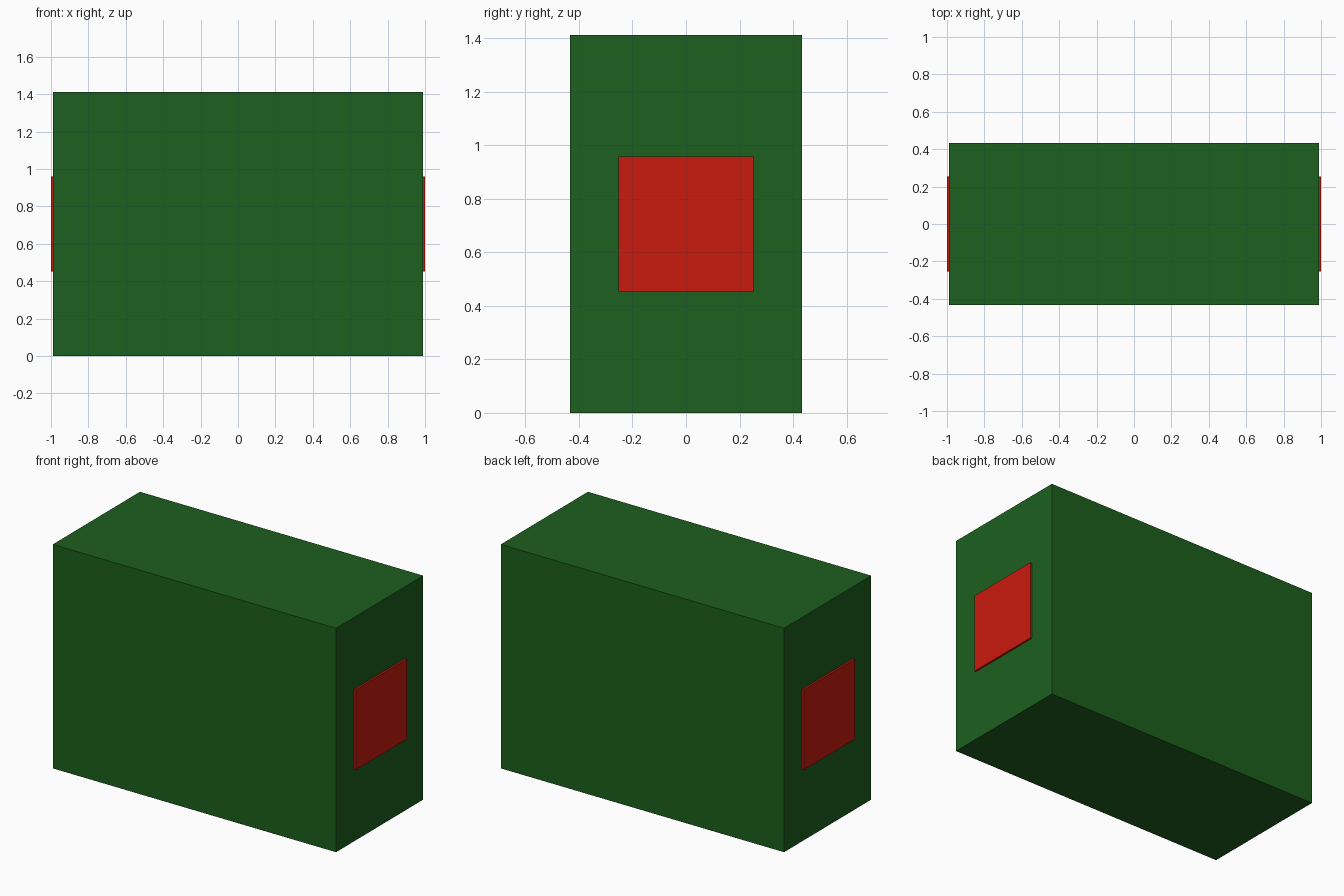
import bpy

if "Cube" in bpy.data.objects:
    bpy.data.objects.remove(bpy.data.objects["Cube"])


def material(name, color):
    mat = bpy.data.materials.new(name)
    mat.diffuse_color = color
    mat.use_nodes = True
    mat.node_tree.nodes["Principled BSDF"].inputs["Base Color"].default_value = mat.diffuse_color
    return mat


def box(name, center, size, mat):
    bpy.ops.mesh.primitive_cube_add(size=1, location=center)
    obj = bpy.context.object
    obj.name = name
    obj.scale = size
    bpy.ops.object.transform_apply(location=False, rotation=False, scale=True)
    obj.data.materials.append(mat)
    return obj


green = material("green", (0.012, 0.116, 0.013, 1))
red = material("red", (0.59, 0.01, 0.004, 1))

WIDTH, DEPTH, HEIGHT = 1.976, 0.868, 1.412
PANEL, PANEL_THICK = 0.506, 0.012

# Main block
box("body", (0, 0, HEIGHT / 2), (WIDTH, DEPTH, HEIGHT), green)

# Raised square panel on each end
for side, name in ((-1, "left_panel"), (1, "right_panel")):
    x = side * (WIDTH + PANEL_THICK) / 2
    box(name, (x, 0, HEIGHT / 2), (PANEL_THICK, PANEL, PANEL), red)
